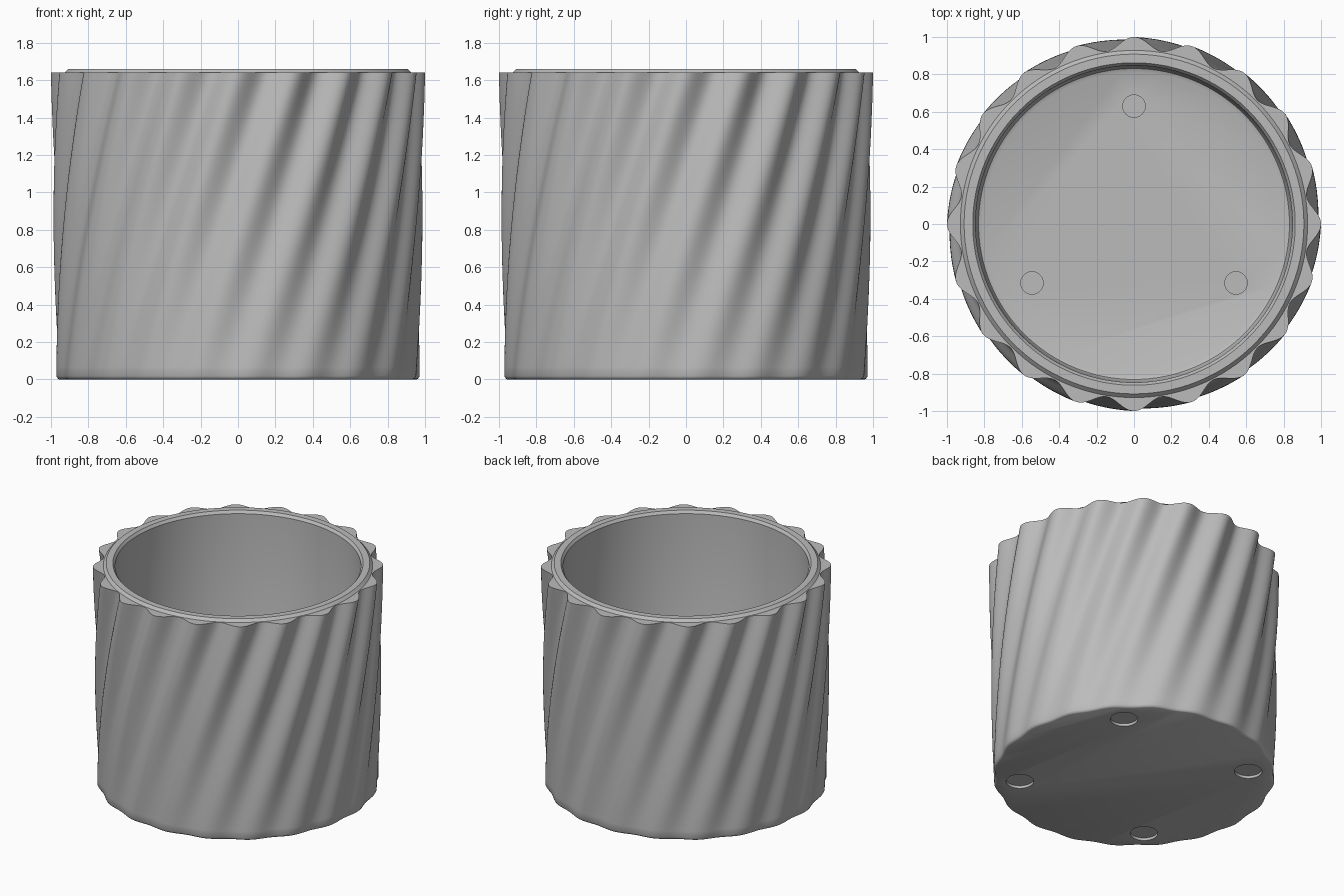
import bpy
import bmesh
from math import cos, sin, pi, radians
from mathutils import Matrix

cube = bpy.data.objects.get("Cube")
if cube:
    bpy.data.objects.remove(cube, do_unlink=True)

SEGMENTS = 480
RIDGES = 20
TWIST = radians(32)
SHELF = 1.64      # top of the ridged wall
RIM = 1.66        # top of the raised lip
FLOOR = 0.10      # inside floor

clay = bpy.data.materials.new("Matte grey")
clay.use_nodes = True
GREY = (0.5, 0.5, 0.5, 1)
clay.diffuse_color = GREY
clay.node_tree.nodes["Principled BSDF"].inputs["Base Color"].default_value = GREY


def ring(bm, z, radius, wave=0.0, turn=0.0):
    """Circle of vertices, waved into ridges and turned about z."""
    verts = []
    for i in range(SEGMENTS):
        a = 2 * pi * i / SEGMENTS
        r = radius + wave * cos(RIDGES * a)
        verts.append(bm.verts.new((r * cos(a + turn), r * sin(a + turn), z)))
    return verts


def ridged_ring(bm, z, inset=0.0):
    """Ridges deepen and turn from the base to the top."""
    t = z / SHELF
    peak = 0.973 + 0.027 * t
    valley = 0.957 - 0.022 * t
    return ring(bm, z, (peak + valley) / 2 - inset, (peak - valley) / 2, TWIST * (t - 1))


# Pot: rounded base edge, twisted ridged wall, raised lip, smooth inside
bm = bmesh.new()
rings = [ridged_ring(bm, z, inset) for z, inset in ((0, 0.016), (0.005, 0.007), (0.018, 0))]
LEVELS = 32
for k in range(1, LEVELS + 1):
    rings.append(ridged_ring(bm, 0.018 + (SHELF - 0.018) * k / LEVELS))
inside = [(SHELF, 0.928), (RIM, 0.908), (RIM, 0.862), (RIM - 0.02, 0.847),
          (FLOOR + 0.03, 0.84), (FLOOR + 0.009, 0.831), (FLOOR, 0.81)]
rings += [ring(bm, z, r) for z, r in inside]

for low, high in zip(rings, rings[1:]):
    for i in range(SEGMENTS):
        j = (i + 1) % SEGMENTS
        bm.faces.new((low[i], low[j], high[j], high[i]))
bm.faces.new(rings[0][::-1])
bm.faces.new(rings[-1])
bmesh.ops.recalc_face_normals(bm, faces=bm.faces)
mesh = bpy.data.meshes.new("ridged_pot")
bm.to_mesh(mesh)
bm.free()
mesh.materials.append(clay)
pot = bpy.data.objects.new("ridged_pot", mesh)
bpy.context.collection.objects.link(pot)

# Shallow round recesses: four foot pads below, three on the inside floor
bm = bmesh.new()


def add_disc(angle, distance, radius, z, depth):
    place = Matrix.Translation((distance * cos(angle), distance * sin(angle), z))
    bmesh.ops.create_cone(bm, cap_ends=True, segments=48, radius1=radius,
                          radius2=radius, depth=2 * depth, matrix=place)


for k in range(4):
    add_disc(radians(45 + 90 * k), 0.79, 0.095, 0, 0.02)
for k in range(3):
    add_disc(radians(90 + 120 * k), 0.63, 0.06, FLOOR, 0.03)
cut_mesh = bpy.data.meshes.new("recess_cutter")
bm.to_mesh(cut_mesh)
bm.free()
cut_mesh.materials.append(clay)
cutter = bpy.data.objects.new("recess_cutter", cut_mesh)
cutter.hide_render = True
bpy.context.collection.objects.link(cutter)

cut = pot.modifiers.new("recesses", "BOOLEAN")
cut.operation = "DIFFERENCE"
cut.solver = "EXACT"
cut.object = cutter
for obj in bpy.context.selected_objects:
    obj.select_set(False)
pot.select_set(True)
bpy.context.view_layer.objects.active = pot
bpy.ops.object.modifier_apply(modifier=cut.name)
bpy.data.objects.remove(cutter, do_unlink=True)
bpy.ops.object.shade_smooth_by_angle(angle=radians(35))
